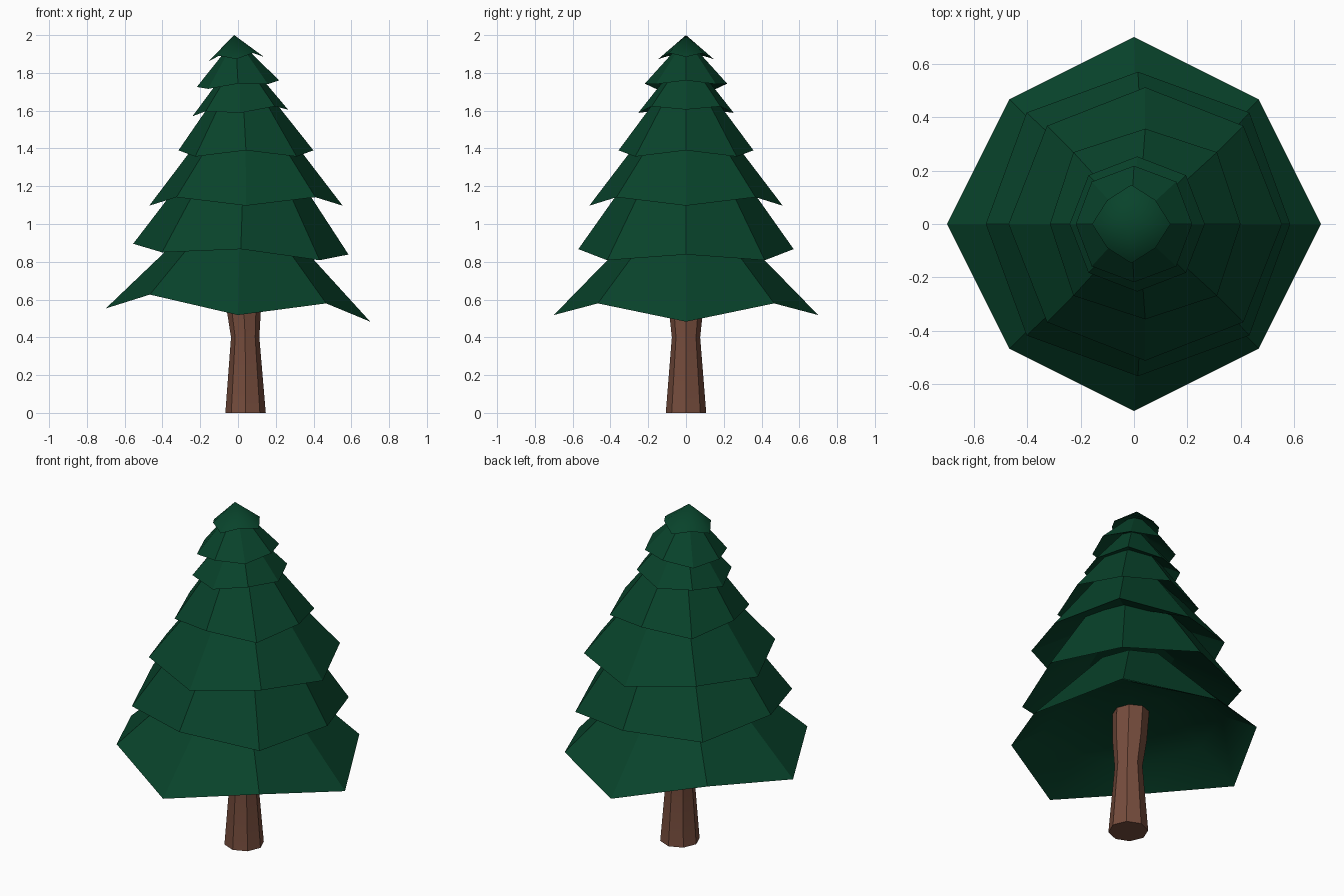
import bpy, bmesh
from math import cos, sin, pi, radians

cube = bpy.data.objects.get("Cube")
if cube:
    bpy.data.objects.remove(cube)


def material(name, rgb):
    m = bpy.data.materials.new(name)
    m.use_nodes = True
    m.diffuse_color = (*rgb, 1)
    bsdf = m.node_tree.nodes["Principled BSDF"]
    bsdf.inputs["Base Color"].default_value = (*rgb, 1)
    bsdf.inputs["Roughness"].default_value = 0.9
    return m


def ring(bm, cx, z, r_even, r_odd=None, odd_drop=0.0, tilt=0.0):
    """Eight-sided ring; odd corners may have their own radius and height."""
    verts = []
    for i in range(8):
        odd = i % 2
        r = r_odd if odd and r_odd else r_even
        a = 2 * pi * i / 8 - pi / 2
        x = r * cos(a)
        verts.append(bm.verts.new((cx + x, r * sin(a), z + tilt * x - odd * odd_drop)))
    return verts


def bridge(bm, a, b):
    for i in range(8):
        j = (i + 1) % 8
        bm.faces.new((a[i], a[j], b[j], b[i]))


def fan(bm, loop, point):
    tip = bm.verts.new(point)
    for i in range(8):
        bm.faces.new((loop[i], loop[(i + 1) % 8], tip))


def finish(bm, name, mat, angle):
    bmesh.ops.recalc_face_normals(bm, faces=bm.faces)
    mesh = bpy.data.meshes.new(name)
    bm.to_mesh(mesh)
    bm.free()
    mesh.materials.append(mat)
    ob = bpy.data.objects.new(name, mesh)
    bpy.context.collection.objects.link(ob)
    bpy.ops.object.select_all(action='DESELECT')
    ob.select_set(True)
    bpy.context.view_layer.objects.active = ob
    bpy.ops.object.shade_smooth_by_angle(angle=radians(angle))


green = material("dark pine green", (0.0025, 0.056, 0.024))
brown = material("bark brown", (0.18, 0.073, 0.046))

# Trunk: eight sides, waisted, flaring at foot and top
bm = bmesh.new()
rings = [ring(bm, cx, z, r) for cx, z, r in
         ((0.04, 0, 0.107), (0.038, 0.4, 0.075), (0.03, 0.56, 0.092), (0.02, 0.78, 0.1))]
for low, high in zip(rings, rings[1:]):
    bridge(bm, low, high)
bm.faces.new(rings[0])
bm.faces.new(rings[-1])
finish(bm, "trunk", brown, 25)

# Foliage tiers: centre x, rim z, tilt, corner radius, diagonal radius,
# diagonal drop, then centre x, radius and z of the top
tiers = [
    (0.0, 0.518, -0.05, 0.70, 0.66, -0.085, 0.01, 0.21, 1.02),
    (0.015, 0.867, -0.05, 0.57, 0.59, 0.038, 0.03, 0.25, 1.32),
    (0.042, 1.097, 0.0, 0.512, 0.52, -0.045, 0.04, 0.19, 1.52),
    (0.042, 1.39, 0.0, 0.357, 0.38, 0.033, 0.025, 0.12, 1.71),
    (0.012, 1.588, 0.07, 0.253, 0.258, -0.022, 0.01, 0.07, 1.82),
    (0.0, 1.743, 0.08, 0.218, 0.224, 0.015, -0.01, 0.04, 1.94),
    (-0.01, 1.873, 0.08, 0.147, 0.127, -0.025, -0.02, 0.0, 2.0),
]
for k, (cx, z, tilt, r, rd, drop, tx, tr, tz) in enumerate(tiers):
    bm = bmesh.new()
    rim = ring(bm, cx, z, r, rd, drop, tilt)
    if tr:
        bridge(bm, rim, ring(bm, tx, tz, tr, tilt=tilt))
    else:
        fan(bm, rim, (tx, 0, tz))
    # Underside: a hollow skirt on the lowest tier, a steep recess on the rest
    if k == 0:
        inner = ring(bm, cx, 0.69, 0.47, tilt=tilt)
        bridge(bm, inner, rim)
        core = ring(bm, cx, 0.74, 0.2, tilt=tilt)
        bridge(bm, core, inner)
        hub_z = 0.74
    else:
        hub_z = z + r * 0.33
        core = ring(bm, cx, hub_z, r * 0.4, tilt=tilt)
        bridge(bm, core, rim)
    fan(bm, core, (cx, 0, hub_z))
    finish(bm, f"foliage_tier_{k + 1}", green, 26 if tr else 60)
